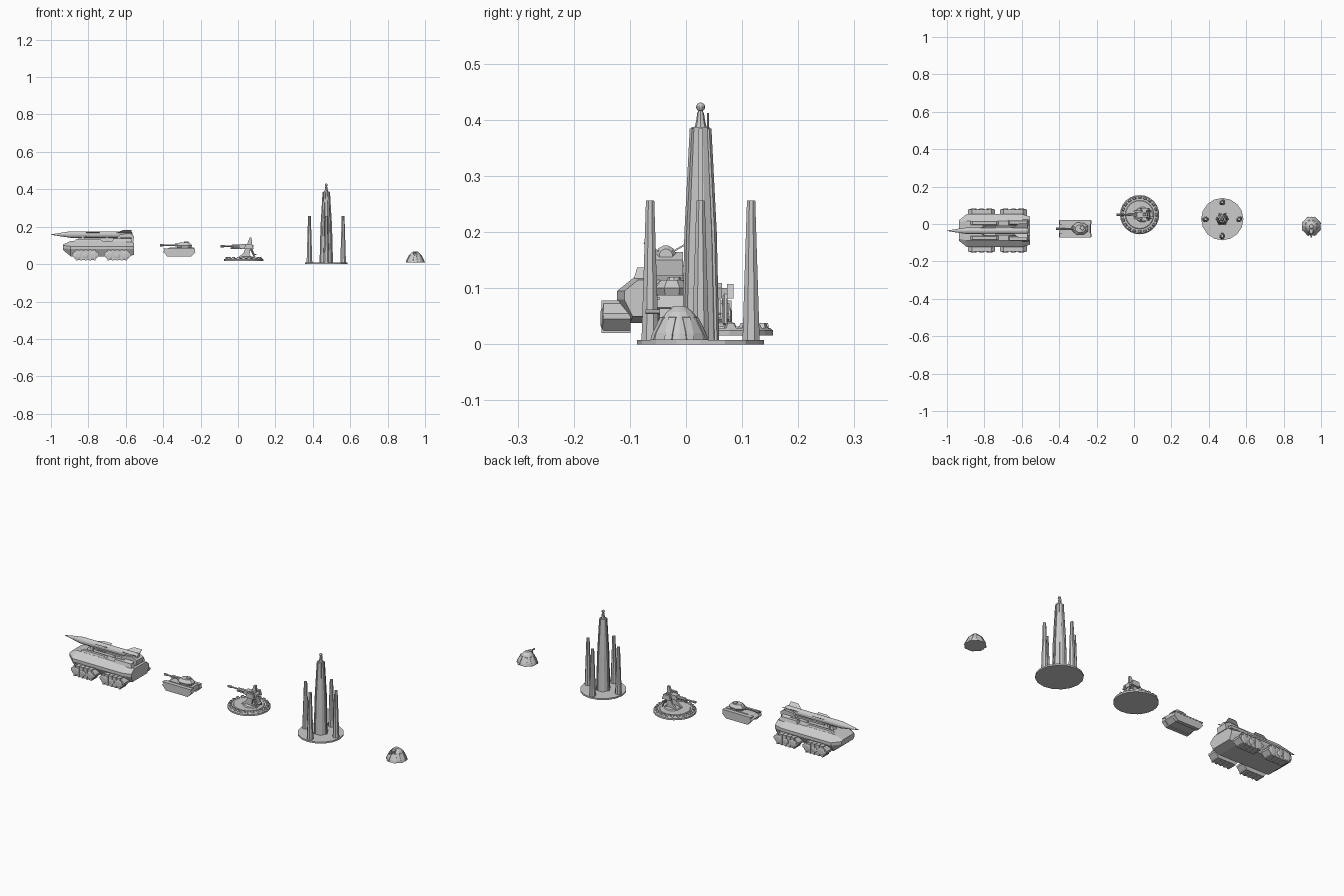
import bpy, bmesh
from math import sin, cos, pi
from mathutils import Vector, Matrix

if "Cube" in bpy.data.objects:
    bpy.data.objects.remove(bpy.data.objects["Cube"])


def finish(name, bm):
    bmesh.ops.recalc_face_normals(bm, faces=bm.faces)
    me = bpy.data.meshes.new(name)
    bm.to_mesh(me)
    bm.free()
    ob = bpy.data.objects.new(name, me)
    bpy.context.collection.objects.link(ob)
    return ob


def loft(name, rings):
    """Skin a list of equal-length point rings, capped at both ends."""
    bm = bmesh.new()
    vs = [[bm.verts.new(p) for p in r] for r in rings]
    n = len(rings[0])
    for a, b in zip(vs, vs[1:]):
        for i in range(n):
            bm.faces.new((a[i], a[(i + 1) % n], b[(i + 1) % n], b[i]))
    bm.faces.new(vs[0])
    bm.faces.new(vs[-1])
    return finish(name, bm)


def tube(name, p0, axis, profile, n=12, phase=0.0):
    """Round part: profile is (distance along axis, radius)."""
    a = Vector(axis).normalized()
    u = a.orthogonal().normalized()
    v = a.cross(u)
    return loft(name, [[Vector(p0) + a * d + (u * cos(2 * pi * i / n + phase) + v * sin(2 * pi * i / n + phase)) * r
                        for i in range(n)] for d, r in profile])


def slab(name, c, s, taper=(1, 1), shift=0.0):
    """Box centred at c, with its top scaled by taper and moved along x."""
    r = []
    for k, t, o in ((-.5, (1, 1), 0), (.5, taper, shift)):
        r.append([(c[0] + o + i * s[0] * t[0] / 2, c[1] + j * s[1] * t[1] / 2, c[2] + k * s[2])
                  for i, j in ((-1, -1), (1, -1), (1, 1), (-1, 1))])
    return loft(name, r)


def prism_y(name, pts, y0, y1):
    """Side profile in x, z extruded across y."""
    return loft(name, [[(x, y, z) for x, z in pts] for y in (y0, y1)])


# ---- missile carrier ----
CY = -0.035


def hull_ring(x, wb, wm, wt, zb, zm, zt):
    half = [(wb, zb), (wm, zm), (wm, zm + .015), (wt, zt)]
    return [(x, CY + w, z) for w, z in half] + [(x, CY - w, z) for w, z in reversed(half)]


loft("carrier_hull", [hull_ring(-.935, .045, .055, .045, .075, .085, .105),
                      hull_ring(-.895, .065, .088, .052, .042, .08, .124),
                      hull_ring(-.60, .065, .088, .052, .038, .08, .124),
                      hull_ring(-.555, .06, .075, .05, .05, .08, .115)])
for s in (-1, 1):
    # raised side decks beside the missile
    slab("carrier_side_deck", (-.80, CY + s * .04, .127), (.16, .025, .014), (.8, .6))
    slab("carrier_rear_deck", (-.62, CY + s * .043, .127), (.11, .03, .02), (.85, .6))
    for k, cx in enumerate((-.815, -.645)):
        # track unit, its wheels and its guard
        pts = [(-.072, .055), (-.072, .045), (-.048, .021), (.048, .021), (.072, .045),
               (.072, .055), (.05, .075), (-.05, .075)]
        prism_y("carrier_track", [(cx + x, z) for x, z in pts], CY + s * .064, CY + s * .112)
        for dx in (-.042, 0, .042):
            r = .022 if dx else .016
            tube("carrier_wheel", (cx + dx, CY + s * .105, .046), (0, s, 0), [(0, r), (.009, r), (.012, r * .6)], 10)
        for i in range(5):
            slab("carrier_tread", (cx - .048 + i * .024, CY + s * .09, .049), (.008, .052, .058))
    # cradle arms under the missile
    for x in (-.83, -.70, -.60):
        slab("cradle_arm", (x, CY + s * .014, .134), (.02, .007, .03), (.7, 1))
    # launch rails
    slab("launch_rail", (-.69, CY + s * .022, .146), (.24, .008, .01))
slab("cradle_beam", (-.715, CY, .131), (.29, .03, .016), (.95, .7))
prism_y("launcher_block", [(-.66, .122), (-.56, .122), (-.555, .15), (-.58, .165), (-.63, .16)], CY - .03, CY + .03)
tube("missile", (-1, CY - .001, .158), (1, 0, 0),
     [(0, .0008), (.05, .0095), (.105, .018), (.36, .018), (.375, .0185), (.425, .0185), (.435, .012)], 12)
# missile fins, diagonal pairs at rear and mid body
for name, x0, x1, xt, rad in (("tail_fin", -.655, -.57, -.615, .045), ("mid_fin", -.84, -.74, -.79, .030)):
    for i in range(4):
        t = pi / 6 * (1 if i in (0, 2) else -1) + (0 if i in (0, 1) else pi)
        d, q = Vector((0, cos(t), sin(t))), Vector((0, -sin(t), cos(t))) * .0015
        c = Vector((0, CY - .001, .158))
        pts = [(x0, .012), (x1, .012), (x1, rad), (xt, rad)]
        loft(name, [[Vector((x, 0, 0)) + c + d * r + q * k for x, r in pts] for k in (-1, 1)])

# ---- tank ----
TY = -.025
prism_y("tank_hull", [(-.40, .068), (-.375, .045), (-.255, .045), (-.23, .066), (-.235, .088), (-.365, .088)],
        TY - .026, TY + .026)
for s in (-1, 1):
    prism_y("tank_track", [(-.40, .066), (-.378, .041), (-.25, .041), (-.228, .062), (-.232, .08), (-.39, .08)],
            TY + s * .026, TY + s * .045)
    slab("tank_fender", (-.314, TY + s * .034, .082), (.168, .024, .005))


def turret_ring(z, k):
    pts = [(-.045, .014), (-.02, .033), (.018, .030), (.04, .014)]
    return [(-.285 + x * k, TY + y * k, z) for x, y in pts] + [(-.285 + x * k, TY - y * k, z) for x, y in reversed(pts)]


loft("tank_turret", [turret_ring(.087, .85), turret_ring(.1, 1), turret_ring(.115, .62)])
tube("tank_hatch", (-.277, TY + .004, .114), (0, 0, 1), [(0, .013), (.006, .011)], 8)
tube("tank_barrel", (-.418, TY, .101), (1, 0, 0), [(0, .006), (.018, .006), (.019, .004), (.08, .004), (.081, .008), (.10, .008)], 8)

# ---- gun emplacement ----
GX, GY = .03, .05
tube("emplacement_disc", (GX, GY, .016), (0, 0, 1), [(0, .105), (.009, .105), (.013, .10)], 24)
tube("emplacement_step", (GX, GY, .028), (0, 0, 1), [(0, .078), (.004, .074)], 24)
for i in range(20):
    a = 2 * pi * i / 20
    ob = slab("rim_block", (0, 0, 0), (.014, .020, .011), (.5, .5))
    ob.matrix_world = Matrix.Translation((GX + .092 * cos(a), GY + .092 * sin(a), .033)) @ Matrix.Rotation(a, 4, 'Z')
tube("gun_turntable", (GX + .015, GY, .03), (0, 0, 1), [(0, .042), (.008, .038), (.012, .024)], 12)
for s in (-1, 1):
    prism_y("gun_mount_arm", [(.0, .035), (.075, .035), (.062, .05), (.068, .1), (.045, .1), (.03, .06)],
            GY + s * .014, GY + s * .023)
    slab("gun_side_pod", (.058, GY + s * .029, .095), (.05, .012, .026), (.7, 1))
    tube("brace_strut", (.09, GY + s * .02, .036), (-.03, 0, .06), [(0, .004), (.065, .004)], 6)
prism_y("gun_body", [(.005, .088), (.018, .082), (.08, .082), (.084, .1), (.07, .109), (.015, .106)], GY - .014, GY + .014)
prism_y("sight_mast", [(.048, .105), (.075, .105), (.073, .142), (.062, .142)], GY - .006, GY + .006)
tube("gun_barrel", (-.094, GY, .096), (1, 0, 0), [(0, .006), (.02, .006), (.021, .004), (.06, .004), (.061, .008), (.11, .009)], 8)
tube("recoil_tube", (-.04, GY, .085), (1, 0, 0), [(0, .004), (.07, .004)], 6)
prism_y("gun_seat", [(.08, .05), (.098, .048), (.098, .053), (.086, .056), (.078, .08), (.073, .08)], GY - .012, GY + .012)

# ---- tower with four pylons ----
PX, PY = .472, .026
tube("tower_base", (PX, PY, 0), (0, 0, 1), [(0, .113), (.008, .113)], 16)
tube("tower_shaft", (PX, PY, .008), (0, 0, 1), [(0, .032), (.18, .027), (.379, .0165)], 12)
for i in range(6):
    a = 2 * pi * i / 6
    e = Vector((cos(a), sin(a), 0))
    t = Vector((-sin(a), cos(a), 0)) * .004
    pts = [(.028, .008), (.036, .008), (.031, .2), (.020, .385), (.014, .385)]
    loft("shaft_rib", [[Vector((PX, PY, z)) + e * r + t * k for r, z in pts] for k in (-1, 1)])
tube("tower_neck", (PX, PY, .386), (0, 0, 1), [(0, .011), (.012, .008), (.026, .006), (.032, .003)], 8)
tube("tower_mast", (PX, PY + .013, .38), (0, 0, 1), [(0, .002), (.032, .002)], 6)
bm = bmesh.new()
bmesh.ops.create_uvsphere(bm, u_segments=10, v_segments=8, radius=.008,
                          matrix=Matrix.Translation((PX, PY, .423)))
finish("tower_ball", bm)
for i in range(4):
    a = pi / 2 * i
    tube("pylon", (PX + .09 * cos(a), PY + .09 * sin(a), .008), (0, 0, 1), [(0, .0165), (.248, .008)], 8, pi / 8)

# ---- bunker ----
BX, BY = .948, -.012
tube("bunker_dome", (BX, BY, .008), (0, 0, 1), [(0, .051), (.012, .048), (.034, .037), (.050, .024), (.060, .011)], 12, pi / 12)
for i in range(8):
    a = pi / 4 * i + pi / 8
    e, t = Vector((cos(a), sin(a), 0)), Vector((-sin(a), cos(a), 0)) * .007
    pts = [(.03, .008), (.053, .008), (.049, .02), (.034, .048), (.025, .05)]
    loft("bunker_buttress", [[Vector((BX, BY, z)) + e * r + t * k for r, z in pts] for k in (-1, 1)])
slab("gun_port", (BX, BY - .022, .056), (.022, .026, .016), (.8, 1))
tube("bunker_barrel", (BX, BY - .03, .058), (0, -1, 0), [(0, .005), (.014, .004), (.03, .004)], 8)
